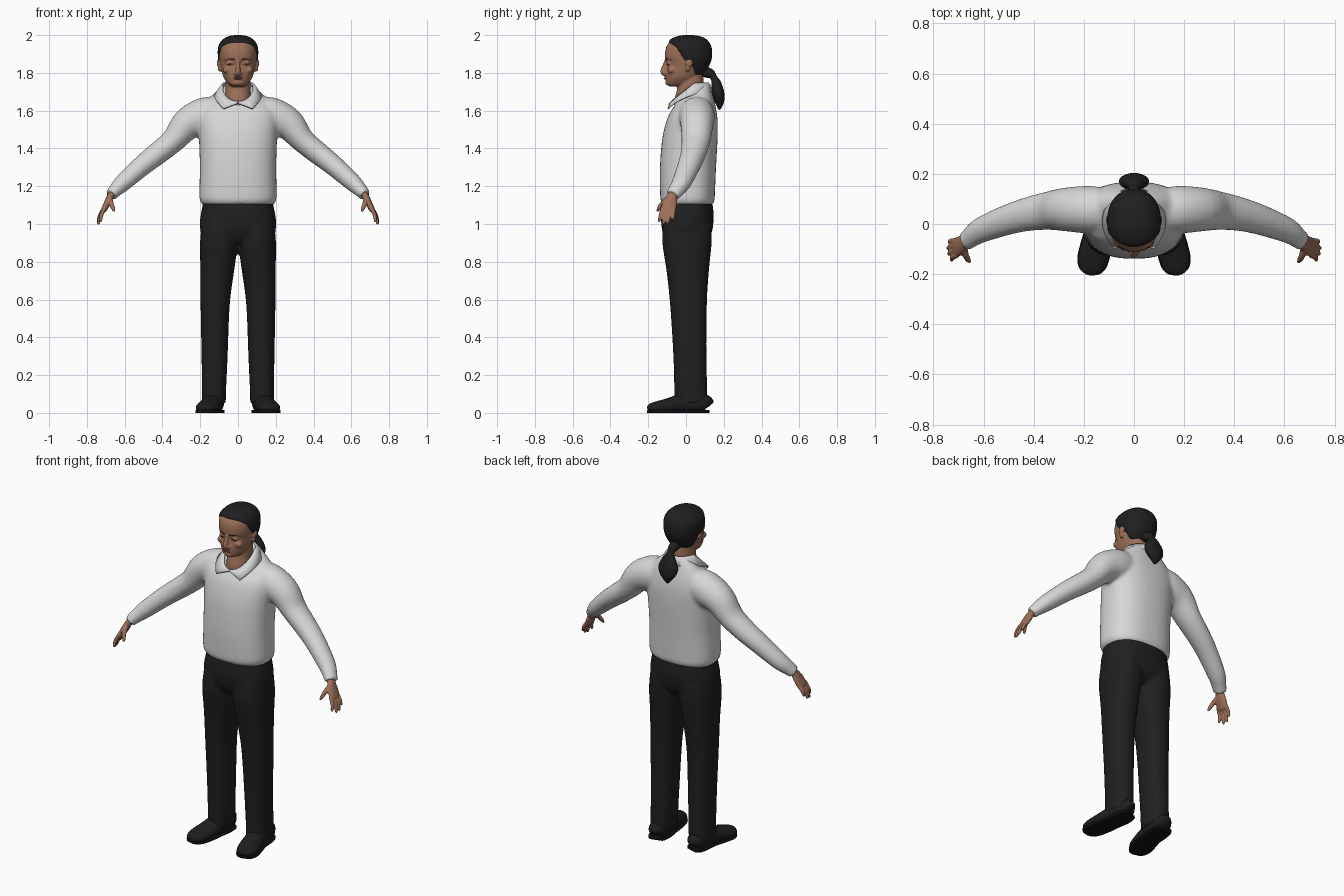
import bpy, bmesh, math
from mathutils import Vector, Matrix


def material(name, rgb):
    m = bpy.data.materials.new(name)
    m.diffuse_color = (*rgb, 1)
    return m


SKIN = material("skin", (0.34, 0.165, 0.1))
LIP = material("lip", (0.25, 0.105, 0.07))
BROW = material("brow", (0.09, 0.045, 0.03))
SHIRT = material("shirt_white", (0.68, 0.68, 0.68))
CLOTH = material("trouser_black", (0.014, 0.014, 0.014))
HAIR = material("hair_black", (0.014, 0.014, 0.015))
SHOE = material("shoe_black", (0.013, 0.013, 0.013))
SOLE = material("sole_black", (0.006, 0.006, 0.006))


def spline(rows, steps=4):
    """Catmull-Rom interpolation of equal-length rows."""
    out = []
    for i in range(len(rows) - 1):
        a, b, c, d = rows[max(i - 1, 0)], rows[i], rows[i + 1], rows[min(i + 2, len(rows) - 1)]
        for s in range(steps):
            t = s / steps
            out.append([0.5 * (2 * q + (r - p) * t + (2 * p - 5 * q + 4 * r - w) * t * t
                               + (3 * q - p - 3 * r + w) * t ** 3)
                        for p, q, r, w in zip(a, b, c, d)])
    return out + [list(rows[-1])]


def skin_rings(bm, rings):
    """Closed body from rings of points."""
    vs = [[bm.verts.new(p) for p in ring] for ring in rings]
    n = len(vs[0])
    for a, b in zip(vs, vs[1:]):
        for i in range(n):
            bm.faces.new((a[i], a[(i + 1) % n], b[(i + 1) % n], b[i]))
    bm.faces.new(vs[0][::-1])
    bm.faces.new(vs[-1])


def unit_ring(n, power):
    pts = []
    for i in range(n):
        c, s = math.cos(math.tau * i / n), math.sin(math.tau * i / n)
        pts.append((math.copysign(abs(c) ** (2 / power), c), math.copysign(abs(s) ** (2 / power), s)))
    return pts


def stack(bm, rows, cx_sign=1, power=2.2, n=40):
    """Horizontal rings: z, front y, back y, half width, centre x, slope."""
    rings = []
    for z, y0, y1, rx, cx, slope in spline(rows):
        cy, ry = (y0 + y1) / 2, (y1 - y0) / 2
        rings.append([(cx_sign * cx + rx * c, cy + ry * s, z + slope * ry * s)
                      for c, s in unit_ring(n, power)])
    skin_rings(bm, rings)


def tube(bm, rows, sign=1, hint=(0, 1, 0), n=20, zmin=-9, zmax=9):
    """Rings along a path: x, y, z, radius across the hint, radius along the hint."""
    rows = spline(rows)
    cen = [Vector((sign * r[0], r[1], r[2])) for r in rows]
    rings = []
    for i, r in enumerate(rows):
        t = (cen[min(i + 1, len(cen) - 1)] - cen[max(i - 1, 0)]).normalized()
        v = Vector(hint)
        v = (v - t * v.dot(t)).normalized()
        u = v.cross(t)
        ring = [cen[i] + u * (r[3] * c) + v * (r[4] * s) for c, s in unit_ring(n, 2)]
        for p in ring:
            p.z = min(max(p.z, zmin), zmax)
        rings.append(ring)
    skin_rings(bm, rings)


def ball(bm, loc, size):
    m = Matrix.Translation(loc) @ Matrix.Diagonal((*size, 1))
    bmesh.ops.create_uvsphere(bm, u_segments=20, v_segments=12, radius=1, matrix=m)


def finish(bm, name, mat, voxel=0, smooth=3):
    bmesh.ops.recalc_face_normals(bm, faces=bm.faces)
    me = bpy.data.meshes.new(name)
    bm.to_mesh(me)
    bm.free()
    me.materials.append(mat)
    me.polygons.foreach_set("use_smooth", [True] * len(me.polygons))
    ob = bpy.data.objects.new(name, me)
    bpy.context.collection.objects.link(ob)
    if voxel:  # fuse overlapping parts into one soft surface
        r = ob.modifiers.new("fuse", "REMESH")
        r.mode, r.voxel_size, r.use_smooth_shade = "VOXEL", voxel, True
        s = ob.modifiers.new("soften", "SMOOTH")
        s.factor, s.iterations = 0.5, smooth
    return ob


# shirt: torso and sleeves
bm = bmesh.new()
stack(bm, [(1.1, -.115, .135, .185, 0, 0), (1.12, -.132, .15, .2, 0, 0), (1.16, -.137, .153, .205, 0, 0),
           (1.3, -.138, .159, .202, 0, 0), (1.45, -.126, .167, .207, 0, 0), (1.55, -.102, .167, .215, 0, 0),
           (1.61, -.08, .157, .205, 0, .1), (1.65, -.064, .142, .165, 0, .3),
           (1.685, -.055, .127, .118, 0, .5), (1.7, -.052, .117, .088, 0, .6)], power=2.4)
for s in (1, -1):
    tube(bm, [(.09, .055, 1.6, .075, .08), (.17, .057, 1.575, .097, .095), (.265, .058, 1.532, .086, .088),
              (.34, .053, 1.445, .065, .077), (.42, .04, 1.378, .06, .068), (.5, .018, 1.315, .055, .061),
              (.605, -.022, 1.222, .047, .052), (.65, -.052, 1.178, .037, .043),
              (.672, -.07, 1.153, .032, .039)], s, n=28)
finish(bm, "shirt", SHIRT, .011, 4)

# collar with two pointed flaps
bm = bmesh.new()
for s in (1, -1):
    prev = None
    for i in range(31):
        t = i / 30
        a, k = math.pi * t, min(t / .8, 1)
        y = .02 + .097 * math.cos(a)
        top = Vector((.08 * math.sin(a), y, 1.645 + min(max((y + .08) * .8, 0), .1)))
        b = math.pi * min(t, .8)
        low = Vector(((.11 + .022 * k) * math.sin(b), .02 + (.117 + .025 * k) * math.cos(b), 1.7 - .09 * k ** 3))
        if t > .8:
            low = low.lerp(Vector((.003, -.085, 1.638)), (t - .8) / .2)
        mid = top.lerp(low, .35) + Vector((0, 0, .008 * (1 - k)))
        row = [bm.verts.new((s * p.x, p.y, p.z)) for p in (top, mid, low)]
        if prev:
            for j in (0, 1):
                bm.faces.new((prev[j], prev[j + 1], row[j + 1], row[j]))
        prev = row
bmesh.ops.remove_doubles(bm, verts=bm.verts, dist=.0005)
m = finish(bm, "collar", SHIRT).modifiers.new("cloth", "SOLIDIFY")
m.thickness, m.offset = .009, 0

# trousers: hips and two legs
bm = bmesh.new()
stack(bm, [(.9, -.09, .1, .15, 0, 0), (.95, -.122, .135, .195, 0, 0), (1.02, -.132, .146, .201, 0, 0),
           (1.08, -.126, .144, .191, 0, 0), (1.135, -.115, .135, .182, 0, 0)], power=2.4)
for s in (1, -1):
    stack(bm, [(.05, -.064, .113, .064, .128, 0), (.1, -.062, .113, .063, .127, 0),
               (.3, -.067, .108, .069, .124, 0), (.57, -.084, .11, .077, .121, 0),
               (.75, -.103, .121, .089, .11, 0), (.9, -.125, .136, .1, .101, 0),
               (1, -.12, .135, .09, .1, 0)], s, power=2.3)
finish(bm, "trousers", CLOTH, .011, 3)

# shoes and soles, toes turned out
FOOT = [(.126, .118, .035, .02, .03), (.128, .105, .045, .045, .05), (.13, .05, .05, .056, .055),
        (.138, -.02, .047, .054, .055), (.152, -.09, .036, .06, .043), (.166, -.15, .028, .059, .034),
        (.176, -.185, .024, .043, .026), (.18, -.2, .02, .018, .014)]
for s, side in ((1, "left"), (-1, "right")):
    bm = bmesh.new()
    tube(bm, FOOT, s, (0, 0, 1), 28, zmin=.012)
    finish(bm, side + "_shoe", SHOE)
    bm = bmesh.new()
    wide = [(x, y, .008, w + .003, .05) for x, y, z, w, h in FOOT]
    tube(bm, wide, s, (0, 0, 1), 28, zmin=0, zmax=.014)
    finish(bm, side + "_sole", SOLE)

# hands: palm, four fingers and thumb
for s, side in ((1, "left"), (-1, "right")):
    bm = bmesh.new()
    tube(bm, [(.655, -.058, 1.175, .02, .026), (.674, -.073, 1.148, .019, .027),
              (.69, -.084, 1.115, .018, .038), (.71, -.094, 1.075, .015, .039),
              (.715, -.095, 1.066, .009, .034)], s)
    for y, tip_y, tip_x, tip_z in ((-.124, -.142, .727, 1.012), (-.105, -.119, .738, 1.0),
                                   (-.084, -.096, .741, 1.004), (-.065, -.07, .736, 1.024)):
        mx, my, mz = (.707 + tip_x) / 2 + .006, (y + tip_y) / 2, (1.085 + tip_z) / 2
        tube(bm, [(.705, y, 1.085, .011, .011), (mx, my, mz, .0105, .0105),
                  (tip_x, tip_y, tip_z + .006, .008, .008), (tip_x, tip_y, tip_z - .002, .004, .004)], s, n=12)
    tube(bm, [(.68, -.085, 1.135, .014, .016), (.672, -.122, 1.112, .013, .013),
              (.662, -.142, 1.085, .011, .011), (.655, -.152, 1.065, .006, .006)], s, (1, 0, 0), 12)
    finish(bm, side + "_hand", SKIN, .0045, 2)

# head, neck, nose, ears and face forms
HEAD = [(1.728, -.085, -.02, .03, 0, 0), (1.74, -.103, .02, .05, 0, 0), (1.77, -.106, .06, .073, 0, 0),
        (1.8, -.107, .09, .084, 0, 0), (1.845, -.101, .118, .094, 0, 0), (1.88, -.111, .13, .099, 0, 0),
        (1.92, -.109, .131, .1, 0, 0), (1.95, -.098, .122, .093, 0, 0), (1.975, -.074, .1, .072, 0, 0),
        (1.988, -.04, .07, .045, 0, 0), (1.993, -.01, .035, .015, 0, 0)]
bm = bmesh.new()
stack(bm, HEAD)
stack(bm, [(1.6, -.06, .1, .07, 0, 0), (1.66, -.06, .1, .069, 0, 0), (1.72, -.046, .095, .066, 0, 0),
           (1.8, -.04, .09, .066, 0, 0)])
tube(bm, [(0, -.1, 1.875, .01, .009), (0, -.111, 1.84, .013, .01), (0, -.12, 1.808, .016, .014),
          (0, -.113, 1.79, .012, .014)], hint=(1, 0, 0))
ball(bm, (0, -.095, 1.748), (.025, .015, .014))
ball(bm, (0, -.1, 1.775), (.03, .013, .014))
for s in (1, -1):
    ball(bm, (s * .014, -.111, 1.797), (.009, .011, .008))
    ball(bm, (s * .042, -.09, 1.85), (.019, .013, .01))
    ball(bm, (s * .055, -.075, 1.815), (.025, .022, .02))
    ball(bm, (s * .101, .016, 1.852), (.011, .021, .022))
    ball(bm, (s * .097, .01, 1.825), (.01, .013, .019))
finish(bm, "head", SKIN, .005, 3)

# lips
bm = bmesh.new()
ball(bm, (0, -.108, 1.779), (.024, .008, .004))
ball(bm, (0, -.107, 1.77), (.021, .009, .005))
finish(bm, "lips", LIP)

# eyebrows and lid lines
for s, side in ((1, "left"), (-1, "right")):
    bm = bmesh.new()
    tube(bm, [(.018, -.108, 1.869, .003, .003), (.042, -.098, 1.874, .0035, .0045),
              (.068, -.077, 1.868, .002, .003)], s, n=10)
    tube(bm, [(.025, -.1, 1.846, .001, .003), (.042, -.102, 1.847, .0018, .003),
              (.058, -.091, 1.846, .001, .003)], s, n=10)
    finish(bm, side + "_brow_and_lid", BROW)

# hair cap: shell that dives under the skin below the hairline
LINE = [(-.2, 1.965), (-.085, 1.958), (-.05, 1.935), (-.03, 1.9), (-.012, 1.875), (0, 1.85),
        (.035, 1.835), (.05, 1.79), (.2, 1.765)]


def hairline(y):
    for (a, za), (b, zb) in zip(LINE, LINE[1:]):
        if y <= b:
            return za + (zb - za) * (y - a) / (b - a)
    return LINE[-1][1]


bm = bmesh.new()
stack(bm, HEAD, n=80)
bmesh.ops.recalc_face_normals(bm, faces=bm.faces)
bm.normal_update()
for v, nrm in [(v, v.normal.copy()) for v in bm.verts]:
    v.co += nrm * min(max((v.co.z - hairline(v.co.y)) * .5, -.014), .007)
finish(bm, "hair_cap", HAIR)

# ponytail
bm = bmesh.new()
tube(bm, [(0, .09, 1.81, .03, .03), (0, .128, 1.795, .026, .026), (0, .147, 1.775, .018, .022),
          (0, .16, 1.745, .026, .04), (0, .168, 1.7, .033, .06), (0, .176, 1.66, .028, .052),
          (0, .178, 1.63, .018, .028), (0, .176, 1.605, .005, .007)], hint=(1, 0, 0))
finish(bm, "ponytail", HAIR)
